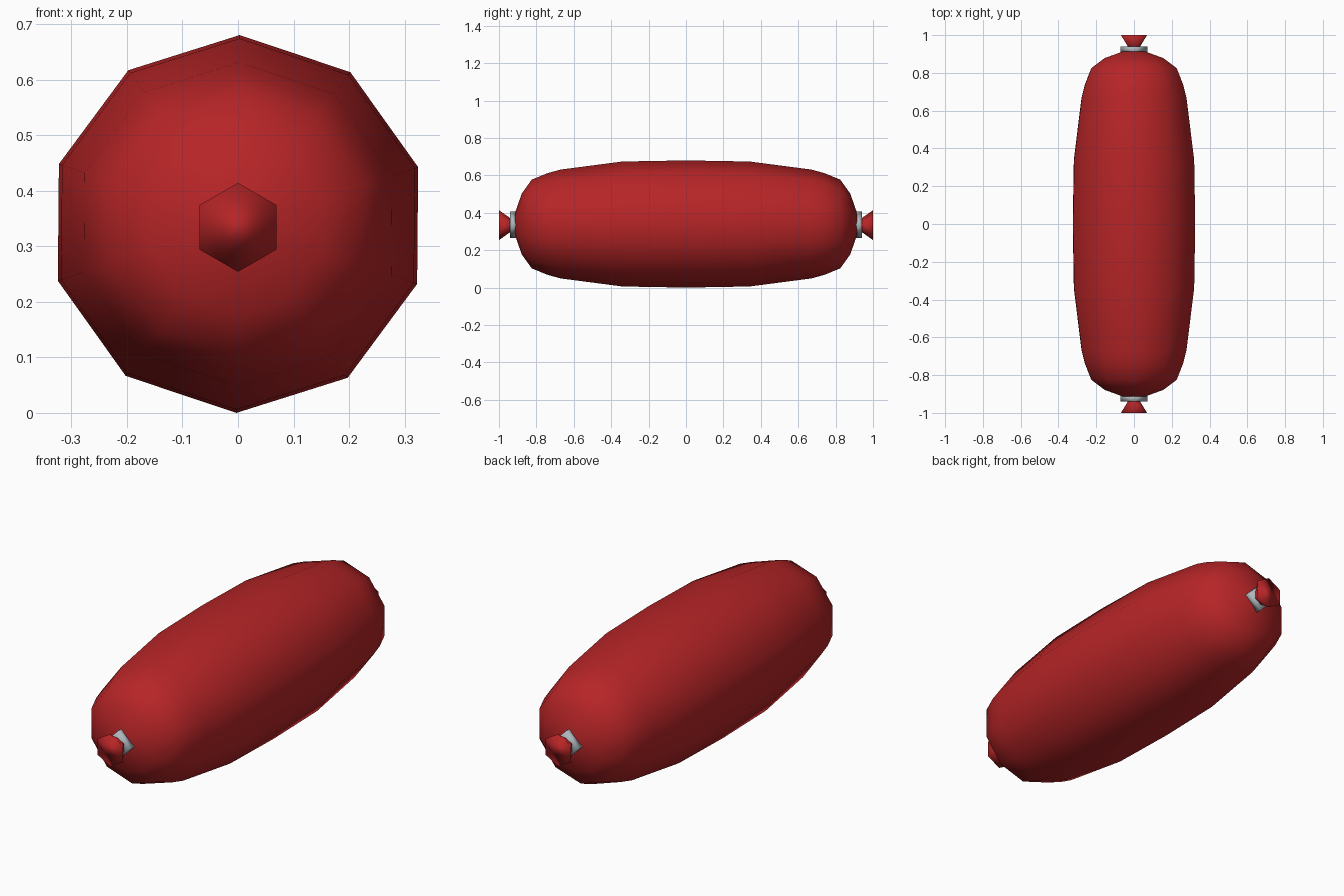
import bpy, bmesh, math

if "Cube" in bpy.data.objects:
    bpy.data.objects.remove(bpy.data.objects["Cube"])

CZ = 0.34  # height of the long axis


def material(name, rgb):
    m = bpy.data.materials.new(name)
    m.diffuse_color = (*rgb, 1)
    m.use_nodes = True
    m.node_tree.nodes["Principled BSDF"].inputs["Base Color"].default_value = m.diffuse_color
    return m


red = material("sausage red", (0.47, 0.018, 0.02))
grey = material("clip metal", (0.42, 0.47, 0.50))


def lathe(name, profile, sides, mat, cz=CZ, turn=0.0):
    """Rings (y, radius) around the y axis, closed at both ends."""
    bm = bmesh.new()
    rings = []
    for y, r in profile:
        ring = []
        for i in range(sides):
            a = turn + 2 * math.pi * i / sides
            ring.append(bm.verts.new((r * math.sin(a), y, cz + r * math.cos(a))))
        rings.append(ring)
    for a, b in zip(rings, rings[1:]):
        for i in range(sides):
            j = (i + 1) % sides
            bm.faces.new((a[i], a[j], b[j], b[i]))
    bm.faces.new(rings[0])
    bm.faces.new(rings[-1])
    bmesh.ops.recalc_face_normals(bm, faces=bm.faces)
    for f in bm.faces:
        f.smooth = True
    me = bpy.data.meshes.new(name)
    bm.to_mesh(me)
    bm.free()
    me.materials.append(mat)
    ob = bpy.data.objects.new(name, me)
    bpy.context.collection.objects.link(ob)
    return ob


# Ten-sided body, profile mirrored front to back
half = [(0.34, 0.334), (0.67, 0.291), (0.74, 0.272), (0.825, 0.237),
        (0.878, 0.163), (0.912, 0.066), (0.918, 0.015)]
profile = [(-y, r) for y, r in reversed(half)] + [(0, 0.34)] + half
lathe("body", profile, 10, red, turn=math.radians(0.5))

for s, side in ((-1, "front"), (1, "back")):
    # Diamond-shaped metal clip
    lathe(side + "_clip", [(s * 0.907, 0.071), (s * 0.94, 0.071)], 4, grey, cz=0.336)
    # Flared casing tail
    lathe(side + "_tail", [(s * 0.91, 0.022), (s * 0.935, 0.034), (s * 1.0, 0.08)],
          6, red, cz=0.334)
